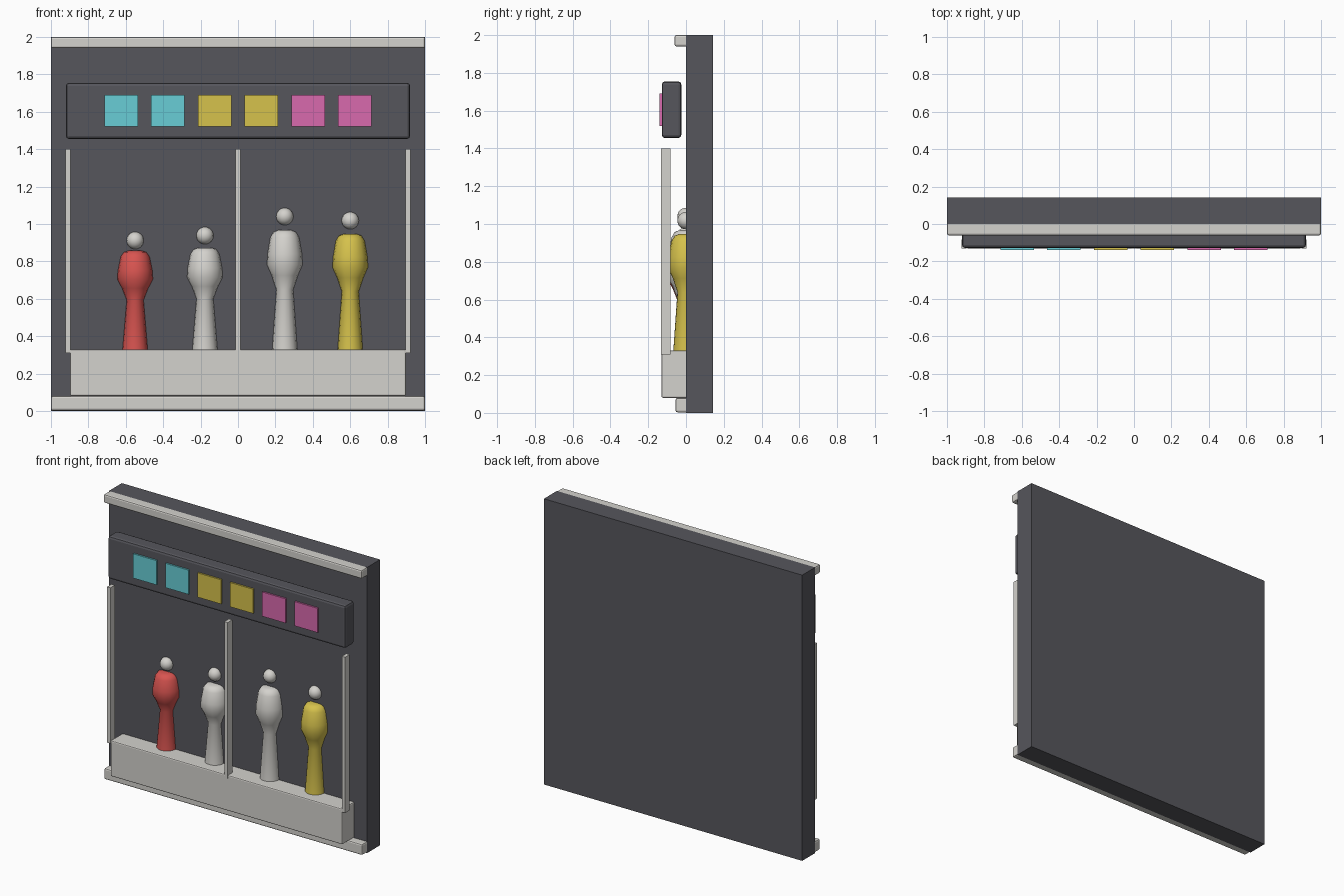
import bpy, bmesh, math

if "Cube" in bpy.data.objects:
    bpy.data.objects.remove(bpy.data.objects["Cube"])


def material(name, rgb):
    lin = [((c / 255 + 0.055) / 1.055) ** 2.4 for c in rgb]
    m = bpy.data.materials.new(name)
    m.diffuse_color = (*lin, 1)
    m.use_nodes = True
    m.node_tree.nodes["Principled BSDF"].inputs["Base Color"].default_value = m.diffuse_color
    return m


DARK = material("charcoal", (86, 86, 92))
PALE = material("pale_grey", (212, 210, 205))
RED = material("red", (216, 84, 80))
YELLOW = material("yellow", (214, 194, 76))
CYAN = material("cyan", (104, 206, 214))
PINK = material("pink", (216, 106, 174))


def add_object(name, bm, mat):
    bmesh.ops.recalc_face_normals(bm, faces=bm.faces)
    mesh = bpy.data.meshes.new(name)
    bm.to_mesh(mesh)
    bm.free()
    mesh.materials.append(mat)
    obj = bpy.data.objects.new(name, mesh)
    bpy.context.collection.objects.link(obj)
    return obj


def box(name, x, y, z, mat, bevel=0.0):
    """Box from (min, max) ranges, with optional bevelled edges."""
    bm = bmesh.new()
    bmesh.ops.create_cube(bm, size=1)
    for v in bm.verts:
        v.co = [(r[0] + r[1]) / 2 + c * (r[1] - r[0]) for c, r in zip(v.co, (x, y, z))]
    if bevel:
        bmesh.ops.bevel(bm, geom=bm.edges[:], offset=bevel, segments=2,
                        profile=0.5, affect='EDGES')
    return add_object(name, bm, mat)


# Wall and its trims
box("wall", (-1, 1), (0, 0.143), (0, 2), DARK)
box("top_trim", (-1, 1), (-0.061, 0.01), (1.94, 2), PALE, 0.01)
box("bottom_trim", (-1, 1), (-0.055, 0.01), (0.003, 0.08), PALE, 0.01)

# Display plinth and window posts
box("plinth", (-0.898, 0.898), (-0.13, 0.01), (0.08, 0.33), PALE, 0.008)
for i, x in enumerate((-0.909, 0, 0.909)):
    box(f"window_post_{i}", (x - 0.013, x + 0.013), (-0.132, -0.082), (0.31, 1.4), PALE)

# Sign board, set slightly off the wall, with coloured panels
box("sign_board", (-0.92, 0.92), (-0.128, -0.025), (1.455, 1.755), DARK, 0.016)
for i, mat in enumerate((CYAN, CYAN, YELLOW, YELLOW, PINK, PINK)):
    x = -0.625 + 0.25 * i
    box(f"sign_panel_{i}", (x - 0.09, x + 0.09), (-0.14, -0.127), (1.52, 1.69), mat)

# Display figures: lathed body (height fraction, radius) and ball head
PROFILE = [(0, 0.067), (0.5, 0.045), (0.62, 0.07), (0.71, 0.095), (0.8, 0.092),
           (0.94, 0.077), (0.985, 0.06), (1, 0.035)]
SIDES, BASE = 16, 0.33


def figure(name, x, top, head_z, mat):
    bm = bmesh.new()
    rings = [[bm.verts.new((x + r * math.cos(a), r * math.sin(a), BASE + t * (top - BASE)))
              for a in (math.tau * k / SIDES for k in range(SIDES))] for t, r in PROFILE]
    for lo, hi in zip(rings, rings[1:]):
        for k in range(SIDES):
            n = (k + 1) % SIDES
            bm.faces.new((lo[k], lo[n], hi[n], hi[k]))
    bm.faces.new(rings[0])
    bm.faces.new(rings[-1])
    parts = [add_object(name + "_body", bm, mat)]
    bm = bmesh.new()
    bmesh.ops.create_uvsphere(bm, u_segments=16, v_segments=12, radius=0.046)
    bmesh.ops.translate(bm, verts=bm.verts, vec=(x, 0, head_z))
    parts.append(add_object(name + "_head", bm, PALE))
    for obj in parts:
        bpy.ops.object.select_all(action='DESELECT')
        obj.select_set(True)
        bpy.context.view_layer.objects.active = obj
        bpy.ops.object.shade_smooth_by_angle(angle=math.radians(50))


figure("red_figure", -0.55, 0.857, 0.912, RED)
figure("small_pale_figure", -0.177, 0.873, 0.938, PALE)
figure("tall_pale_figure", 0.25, 0.967, 1.04, PALE)
figure("yellow_figure", 0.6, 0.947, 1.018, YELLOW)
